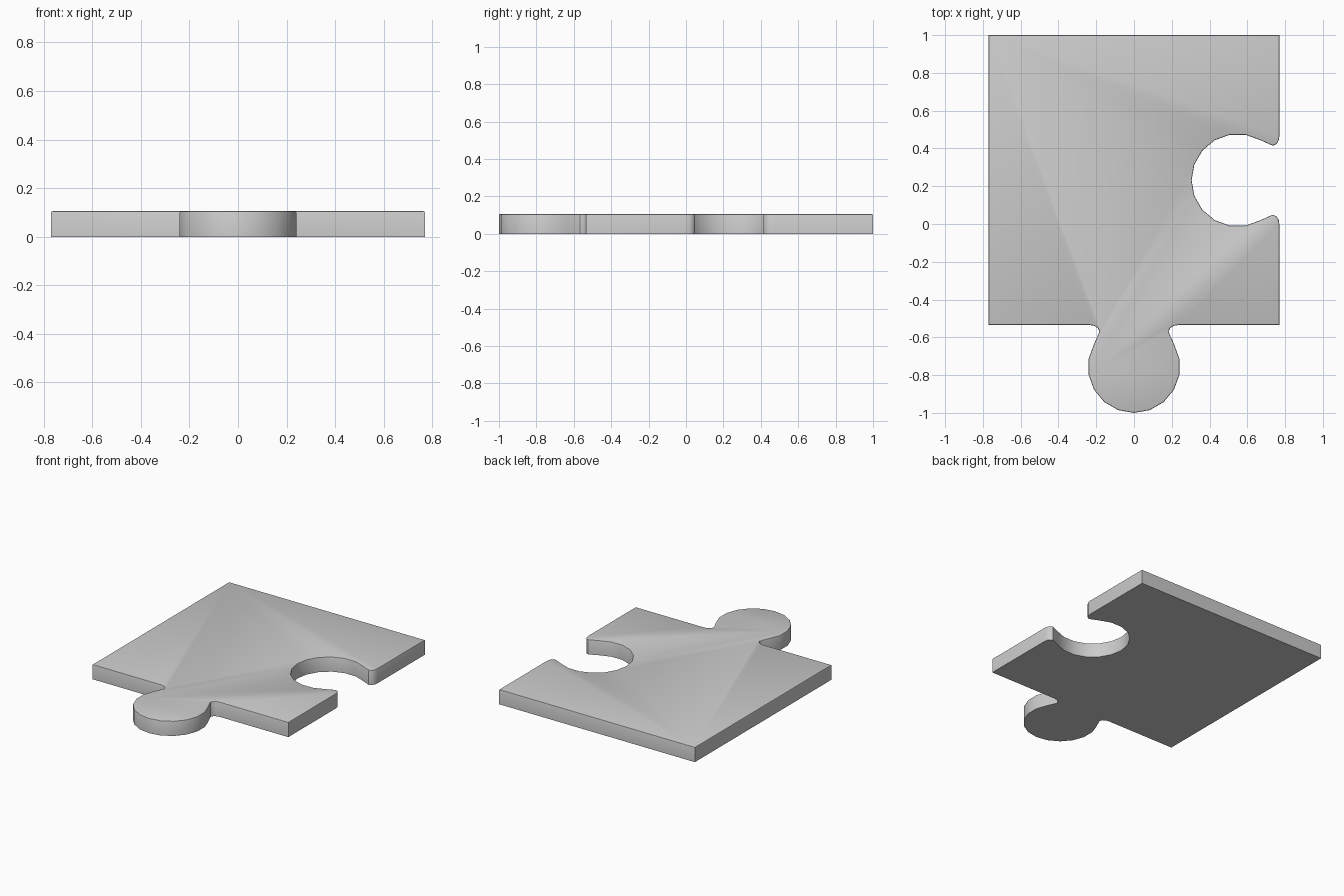
import bpy, bmesh, math
from mathutils import Vector

if "Cube" in bpy.data.objects:
    bpy.data.objects.remove(bpy.data.objects["Cube"])

HALF_W, BACK, FRONT, HEIGHT = 0.77, 1.0, -0.535, 0.105
KNOB_R, KNOB_OFF = 0.244, 0.221


def knob_profile():
    """Connector outline: u runs along the edge, v points away from it."""
    neck = [(0.235, 0.0), (0.21, 0.004), (0.192, 0.015), (0.183, 0.033), (0.186, 0.043)]
    # round head, from one side of the neck to the other
    head = []
    for i in range(-6, 7):
        a = math.radians(20 * i)
        head.append((-KNOB_R * math.sin(a), KNOB_OFF + KNOB_R * math.cos(a)))
    return neck + head[::1] + [(-u, v) for u, v in reversed(neck)]


# Outline, counter-clockwise: front edge with tab, right edge with socket
profile = knob_profile()
tab = [(-u, FRONT - v) for u, v in profile]
socket = [(HALF_W - v, 0.232 - u) for u, v in profile]
outline = ([(-HALF_W, FRONT)] + tab + [(HALF_W, FRONT)] + socket
           + [(HALF_W, BACK), (-HALF_W, BACK)])

bm = bmesh.new()
base = bm.faces.new([bm.verts.new((x, y, 0)) for x, y in outline])
ext = bmesh.ops.extrude_face_region(bm, geom=[base], use_keep_orig=True)
top_verts = [g for g in ext["geom"] if isinstance(g, bmesh.types.BMVert)]
bmesh.ops.translate(bm, verts=top_verts, vec=Vector((0, 0, HEIGHT)))
bmesh.ops.recalc_face_normals(bm, faces=bm.faces)

# Softened top rim
rim = [e for e in bm.edges if all(v.co.z > HEIGHT / 2 for v in e.verts)]
bmesh.ops.bevel(bm, geom=rim, offset=0.006, segments=2, profile=0.5, affect='EDGES')
bmesh.ops.recalc_face_normals(bm, faces=bm.faces)

mesh = bpy.data.meshes.new("puzzle_piece")
bm.to_mesh(mesh)
bm.free()
piece = bpy.data.objects.new("puzzle_piece", mesh)
bpy.context.collection.objects.link(piece)
bpy.context.view_layer.objects.active = piece
piece.select_set(True)
bpy.ops.object.shade_smooth_by_angle(angle=math.radians(35))
